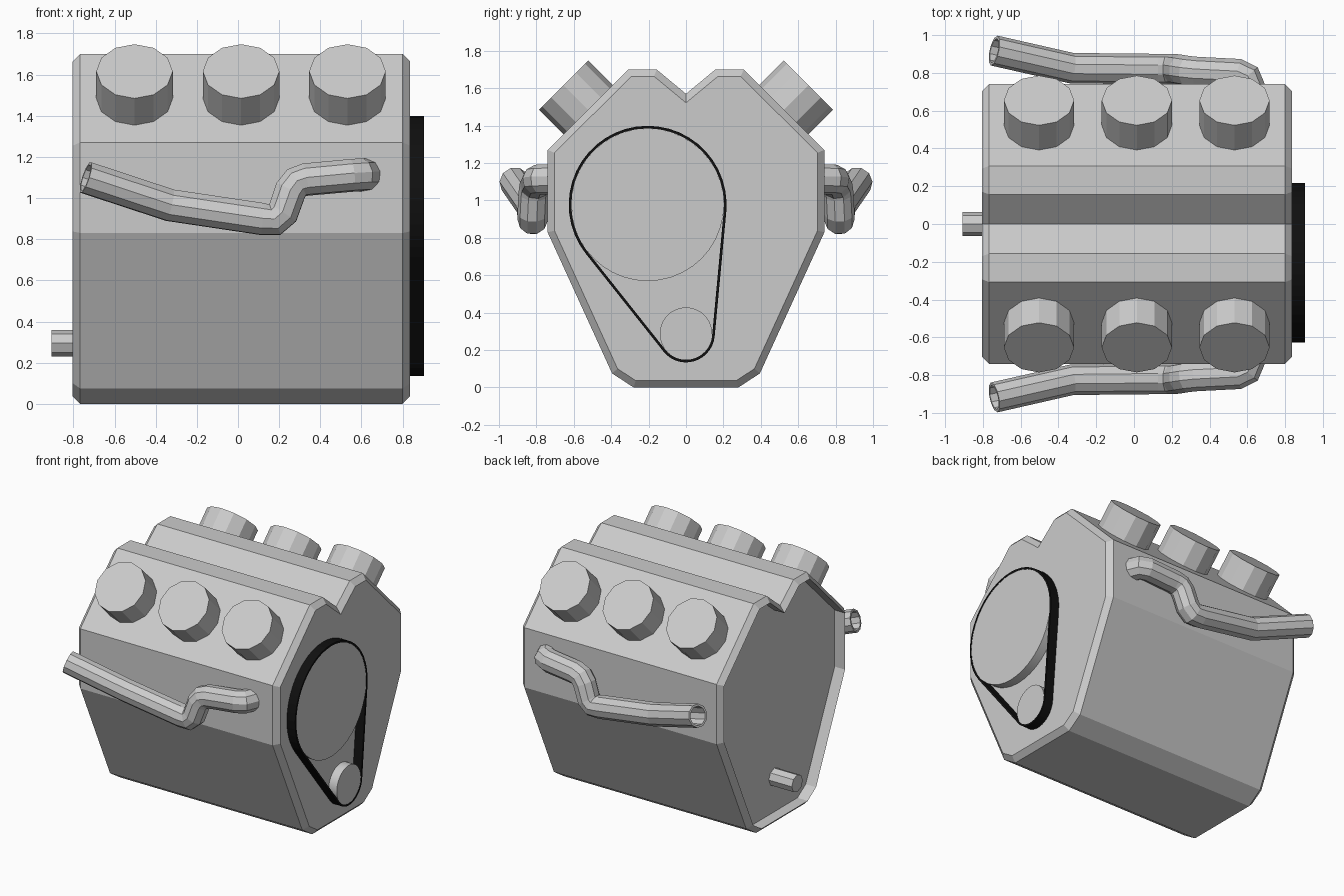
import bpy, bmesh, math
from mathutils import Vector

if "Cube" in bpy.data.objects:
    bpy.data.objects.remove(bpy.data.objects["Cube"])


def make_object(name, bm):
    bmesh.ops.recalc_face_normals(bm, faces=bm.faces)
    me = bpy.data.meshes.new(name)
    bm.to_mesh(me)
    bm.free()
    ob = bpy.data.objects.new(name, me)
    bpy.context.collection.objects.link(ob)
    return ob


def bridge(bm, a, b):
    n = len(a)
    for i in range(n):
        bm.faces.new((a[i], a[(i + 1) % n], b[(i + 1) % n], b[i]))


def ring(bm, pts, x):
    return [bm.verts.new((x, p[0], p[1])) for p in pts]


def inset(pts, d):
    # offset a counter-clockwise outline inwards
    out = []
    n = len(pts)
    for i in range(n):
        p, a, b = (Vector(pts[j % n]) for j in (i, i - 1, i + 1))
        e1, e2 = (p - a).normalized(), (b - p).normalized()
        n1, n2 = Vector((-e1.y, e1.x)), Vector((-e2.y, e2.x))
        out.append(p + (n1 + n2) * d / (1 + n1.dot(n2)))
    return out


def cylinder(name, base, axis, r, length, sides, spin=0.0):
    axis = Vector(axis).normalized()
    bpy.ops.mesh.primitive_cylinder_add(vertices=sides, radius=r, depth=length,
                                        location=Vector(base) + axis * length / 2)
    ob = bpy.context.object
    ob.name = name
    ob.rotation_mode = 'QUATERNION'
    ob.rotation_quaternion = Vector((0, 0, 1)).rotation_difference(axis)
    return ob


# Engine block: V-topped profile, chamfered ends, recessed rear face
half = [(0.28, 0), (0.395, 0.075), (0.74, 0.83), (0.74, 1.27), (0.308, 1.70), (0.157, 1.70)]
outer = half + [(0, 1.57)] + [(-y, z) for y, z in reversed(half)]
inner = inset(outer, 0.037)
bm = bmesh.new()
rings = [ring(bm, p, x) for p, x in ((inner, 0.837), (outer, 0.80), (outer, -0.767),
                                     (inner, -0.804), (inner, -0.72))]
for a, b in zip(rings, rings[1:]):
    bridge(bm, a, b)
bm.faces.new(rings[0])
bm.faces.new(rings[-1])
make_object("engine_block", bm)

# Cylinder caps on both sloped banks
for side, s in (("front", -1), ("back", 1)):
    for i, x in enumerate((-0.503, 0.015, 0.532)):
        cylinder(f"cylinder_cap_{side}_{i + 1}", (x, s * 0.495, 1.457), (0, s, 1), 0.186, 0.225, 12)

# Exhaust pipe, hollow, mirrored to the other side
path = [(-0.74, 0.918, 1.10), (-0.33, 0.825, 0.965), (0.12, 0.82, 0.898), (0.18, 0.82, 0.895),
        (0.218, 0.82, 0.93), (0.255, 0.815, 1.035), (0.285, 0.81, 1.075), (0.33, 0.805, 1.09),
        (0.55, 0.795, 1.11), (0.597, 0.775, 1.113), (0.613, 0.73, 1.113), (0.613, 0.69, 1.113)]
cu = bpy.data.curves.new("pipe_path", 'CURVE')
cu.dimensions = '3D'
cu.bevel_depth = 0.081
cu.bevel_resolution = 3
sp = cu.splines.new('POLY')
sp.points.add(len(path) - 1)
for p, (x, y, z) in zip(sp.points, path):
    p.co = (x, -y, z, 1)
tmp = bpy.data.objects.new("pipe_path", cu)
bpy.context.collection.objects.link(tmp)
bpy.context.view_layer.update()
me = bpy.data.meshes.new_from_object(tmp.evaluated_get(bpy.context.evaluated_depsgraph_get()))
bpy.data.objects.remove(tmp)
for poly in me.polygons:
    poly.use_smooth = False
pipes = bpy.data.objects.new("exhaust_pipes", me)
bpy.context.collection.objects.link(pipes)
sol = pipes.modifiers.new("wall", 'SOLIDIFY')
sol.thickness = 0.015
sol.offset = -1
mir = pipes.modifiers.new("mirror", 'MIRROR')
mir.use_axis = (False, True, False)

# Pulleys
big, small = Vector((-0.205, 0.977)), Vector((0, 0.288))
R, r, t = 0.422, 0.154, 0.014
for name, c, rad in (("large_pulley", big, R), ("small_pulley", small, r)):
    ob = cylinder(name, (0.83, c.x, c.y), (1, 0, 0), rad - t, 0.073, 40)
    bpy.ops.object.shade_smooth_by_angle()


# Drive belt: tangent loop around both pulleys
def belt_loop(off):
    d = small - big
    phi = math.atan2(d.y, d.x)
    al = math.acos((R - r) / d.length)
    pts = []
    for c, rad, a0, a1, n in ((big, R, phi + al, phi + 2 * math.pi - al, 28),
                              (small, r, phi - al, phi + al, 14)):
        for i in range(n + 1):
            a = a0 + (a1 - a0) * i / n
            pts.append(c + Vector((math.cos(a), math.sin(a))) * (rad - off))
    return pts


bm = bmesh.new()
loops = [ring(bm, belt_loop(o), x) for o, x in ((0, 0.836), (0, 0.905), (t, 0.905), (t, 0.836))]
for i in range(4):
    bridge(bm, loops[i], loops[(i + 1) % 4])
belt = make_object("drive_belt", bm)
black = bpy.data.materials.new("belt_black")
black.diffuse_color = (0.005, 0.005, 0.005, 1)
black.use_nodes = True
black.node_tree.nodes["Principled BSDF"].inputs["Base Color"].default_value = black.diffuse_color
belt.data.materials.append(black)

# Output shaft at the rear
cylinder("output_shaft", (-0.70, 0, 0.295), (-1, 0, 0), 0.064, 0.207, 8)
